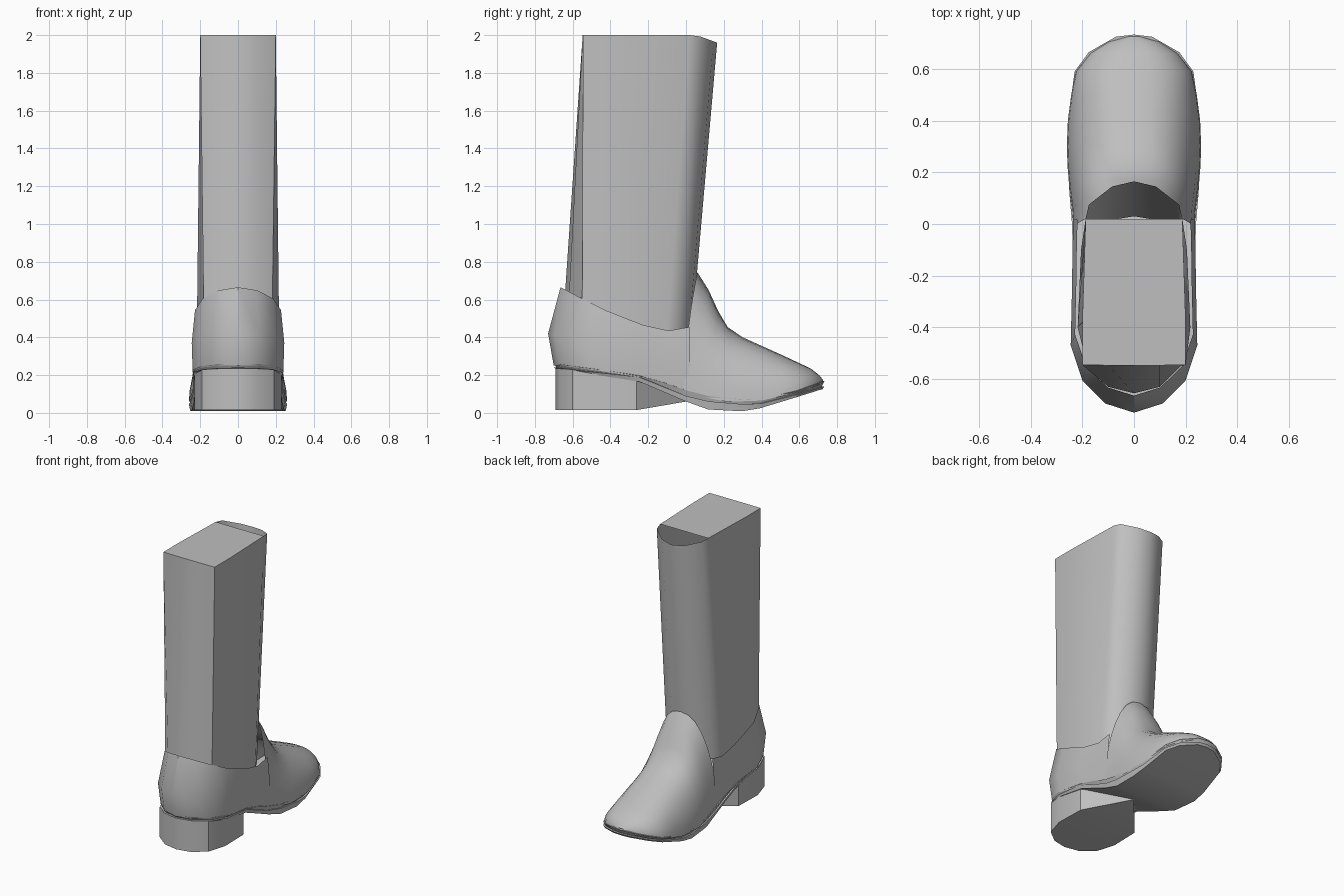
import bpy, bmesh, math

cube = bpy.data.objects.get("Cube")
if cube:
    bpy.data.objects.remove(cube)

grey = bpy.data.materials.new("boot_grey")
grey.use_nodes = True
colour = (0.52, 0.52, 0.52, 1)
grey.diffuse_color = colour
grey.node_tree.nodes["Principled BSDF"].inputs["Base Color"].default_value = colour


def lerp(table, y):
    """Piecewise linear lookup in (y, value) pairs."""
    if y <= table[0][0]:
        return table[0][1]
    for (a, p), (b, q) in zip(table, table[1:]):
        if y <= b:
            return p + (q - p) * (y - a) / (b - a)
    return table[-1][1]


def mirrored(half):
    """Complete a half outline that runs front to back on the left side."""
    other = [(-p[0], *p[1:]) for p in reversed(half) if p[0] > 0]
    return half + other


def loft(name, rings, closed, caps=(), cap_limit=9, angle=35):
    """Skin equal-length rings; caps are strips between mirrored points."""
    bm = bmesh.new()
    rows = [[bm.verts.new(p) for p in r] for r in rings]
    n = len(rows[0])
    for a, b in zip(rows, rows[1:]):
        for i in range(n if closed else n - 1):
            j = (i + 1) % n
            bm.faces.new((a[i], a[j], b[j], b[i]))
    for c in caps:
        row = rows[c]
        tip = row[0].co.x == 0
        pairs = []
        for i, v in enumerate(row):
            if v.co.x >= 0 and v.co.y <= cap_limit:
                pairs.append((v, row[(-i) % n if tip else n - 1 - i]))
        for (a, b), (c2, d) in zip(pairs, pairs[1:]):
            face = list(dict.fromkeys((a, b, d, c2)))
            if len(face) > 2:
                bm.faces.new(face)
    bmesh.ops.remove_doubles(bm, verts=bm.verts, dist=0.0005)
    bmesh.ops.recalc_face_normals(bm, faces=bm.faces)
    mesh = bpy.data.meshes.new(name)
    bm.to_mesh(mesh)
    bm.free()
    mesh.materials.append(grey)
    ob = bpy.data.objects.new(name, mesh)
    bpy.context.collection.objects.link(ob)
    bpy.ops.object.select_all(action='DESELECT')
    ob.select_set(True)
    bpy.context.view_layer.objects.active = ob
    bpy.ops.object.shade_smooth_by_angle(angle=math.radians(angle))
    return ob


# Leg shaft: rounded at the ankle, square across the back at the rim
rim_height = [(0.02, 2.0), (0.08, 1.992), (0.165, 1.96)]
ankle = mirrored([(0, .03), (.09, .015), (.175, -.04), (.205, -.1), (.218, -.4),
                  (.18, -.55), (.1, -.63), (0, -.655)])
rim = mirrored([(0, .165), (.085, .145), (.175, .075), (.187, .02), (.2, -.38),
                (.2, -.545), (.1, -.547), (0, -.547)])
loft("leg_shaft", [[(x, y, .42) for x, y in ankle],
                   [(x, y, lerp(rim_height, y)) for x, y in rim]],
     True, caps=(1,), cap_limit=.03)

# Edge heights along the length of the foot
sole_low = [(-.7, .235), (-.25, .165), (0, .06), (.12, .018), (.22, .003),
            (.36, .013), (.6, .085), (.73, .125)]
sole_high = [(-.7, .24), (-.25, .19), (0, .09), (.2, .042), (.4, .05), (.6, .1), (.73, .14)]
welt_high = [(-.7, .262), (-.4, .222), (-.2, .19), (0, .12), (.2, .068), (.4, .075),
             (.6, .12), (.73, .168)]

# Heel counter: a U-shaped wall with a dipping collar
collar = [(-.66, .665), (-.6, .63), (-.4, .53), (-.2, .455), (-.09, .435), (0, .455)]
counter = mirrored([(.235, .02), (.238, -.1), (.24, -.25), (.245, -.47), (.2, -.605),
                    (.11, -.695), (0, -.73)])
bottom = [(x * .98, y * .96, lerp(welt_high, y) - .01) for x, y in counter]
middle = [(x, y, lerp([(-.73, .42), (0, .28)], y)) for x, y in counter]
top = [(x * .93, y * .91, lerp(collar, y * .91)) for x, y in counter]
loft("heel_counter", [bottom, middle, top], False)

# Vamp: arches running from the instep to the toe (y, top, half width, lean)
stations = [(-.01, .745, .235, .07), (.06, .65, .24, .06), (.14, .54, .25, .03),
            (.22, .455, .257, 0), (.3, .4, .26, 0), (.4, .355, .256, 0),
            (.5, .31, .243, 0), (.59, .268, .225, 0), (.66, .235, .17, 0),
            (.705, .2, .1, 0), (.725, .175, .03, 0)]
arches = []
steps = 16
for y, high, width, lean in stations:
    low = lerp(welt_high, y) - .01
    arch = []
    for i in range(steps + 1):
        a = math.pi * i / steps
        c, s = math.cos(a), math.sin(a)
        x = math.copysign(abs(c) ** .8, c) * width
        arch.append((x, y + lean * s ** 2, low + (high - low) * s ** 1.1))
    arches.append(arch)
loft("vamp", arches, False)

# Sole and welt, following one outline with a groove between them
plan = mirrored([(0, .733), (.07, .725), (.175, .665), (.23, .59), (.255, .4), (.26, .3),
                 (.25, .12), (.24, 0), (.237, -.12), (.238, -.25), (.24, -.46), (.2, -.58),
                 (.11, -.67), (0, -.7)])


def edge(table, scale):
    return [(x * scale, y * (1 + scale) / 2, lerp(table, y)) for x, y in plan]


loft("sole", [edge(sole_low, .97), edge(sole_high, 1), edge(sole_high, .96)],
     True, caps=(0,), angle=30)
loft("welt", [edge(sole_high, .96), edge(welt_high, 1.0), edge(welt_high, .95)],
     True, caps=(2,), angle=30)

# Heel block with a tapered prow running into the arch
heel_plan = mirrored([(0, 0), (.225, -.262), (.23, -.47), (.19, -.6), (.1, -.67), (0, -.69)])
heel_base = [(-.262, .015), (0, .06)]
loft("heel_block",
     [[(x, y, lerp(heel_base, y)) for x, y in heel_plan],
      [(x, y, lerp(sole_high, y)) for x, y in heel_plan]],
     True, caps=(0, 1), angle=30)
